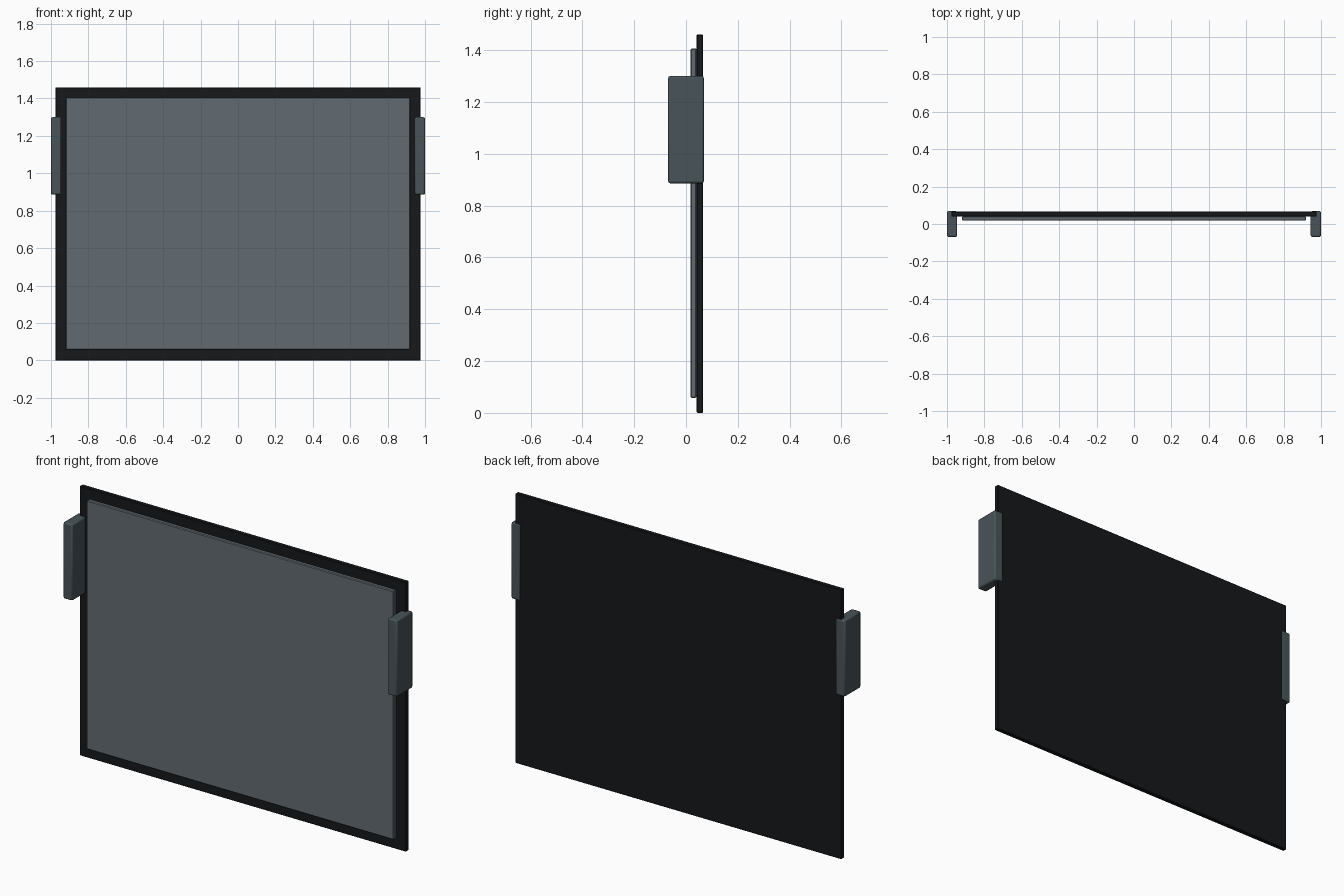
import bpy

if "Cube" in bpy.data.objects:
    bpy.data.objects.remove(bpy.data.objects["Cube"])


def material(name, rgb):
    m = bpy.data.materials.new(name)
    m.diffuse_color = (*rgb, 1)
    m.use_nodes = True
    m.node_tree.nodes["Principled BSDF"].inputs["Base Color"].default_value = m.diffuse_color
    return m


def box(name, lo, hi, mat, bevel=0, segments=2):
    """Box between two corners, with optionally rounded edges."""
    bpy.ops.mesh.primitive_cube_add(size=1, location=[(a + b) / 2 for a, b in zip(lo, hi)])
    ob = bpy.context.object
    ob.name = name
    ob.scale = [b - a for a, b in zip(lo, hi)]
    bpy.ops.object.transform_apply(location=False, rotation=False, scale=True)
    ob.data.materials.append(mat)
    if bevel:
        mod = ob.modifiers.new("Rounded edges", 'BEVEL')
        mod.width = bevel
        mod.segments = segments
    return ob


black = material("black_frame", (0.008, 0.009, 0.010))
grey = material("screen_grey", (0.12, 0.145, 0.165))
slate = material("slate_grip", (0.065, 0.09, 0.10))

# Back plate, whose rim shows around the screen
box("back_plate", (-0.977, 0.041, 0.0), (0.977, 0.066, 1.46), black, 0.003, 1)

# Raised screen panel on the front
box("screen_panel", (-0.92, 0.018, 0.058), (0.92, 0.041, 1.406), grey, 0.004, 1)

# Side grips clasping the plate edges
for side, name in ((-1, "left_grip"), (1, "right_grip")):
    x0, x1 = sorted((side * 0.945, side * 1.0))
    box(name, (x0, -0.069, 0.886), (x1, 0.069, 1.30), slate, 0.008)
    bpy.ops.object.shade_smooth_by_angle()
